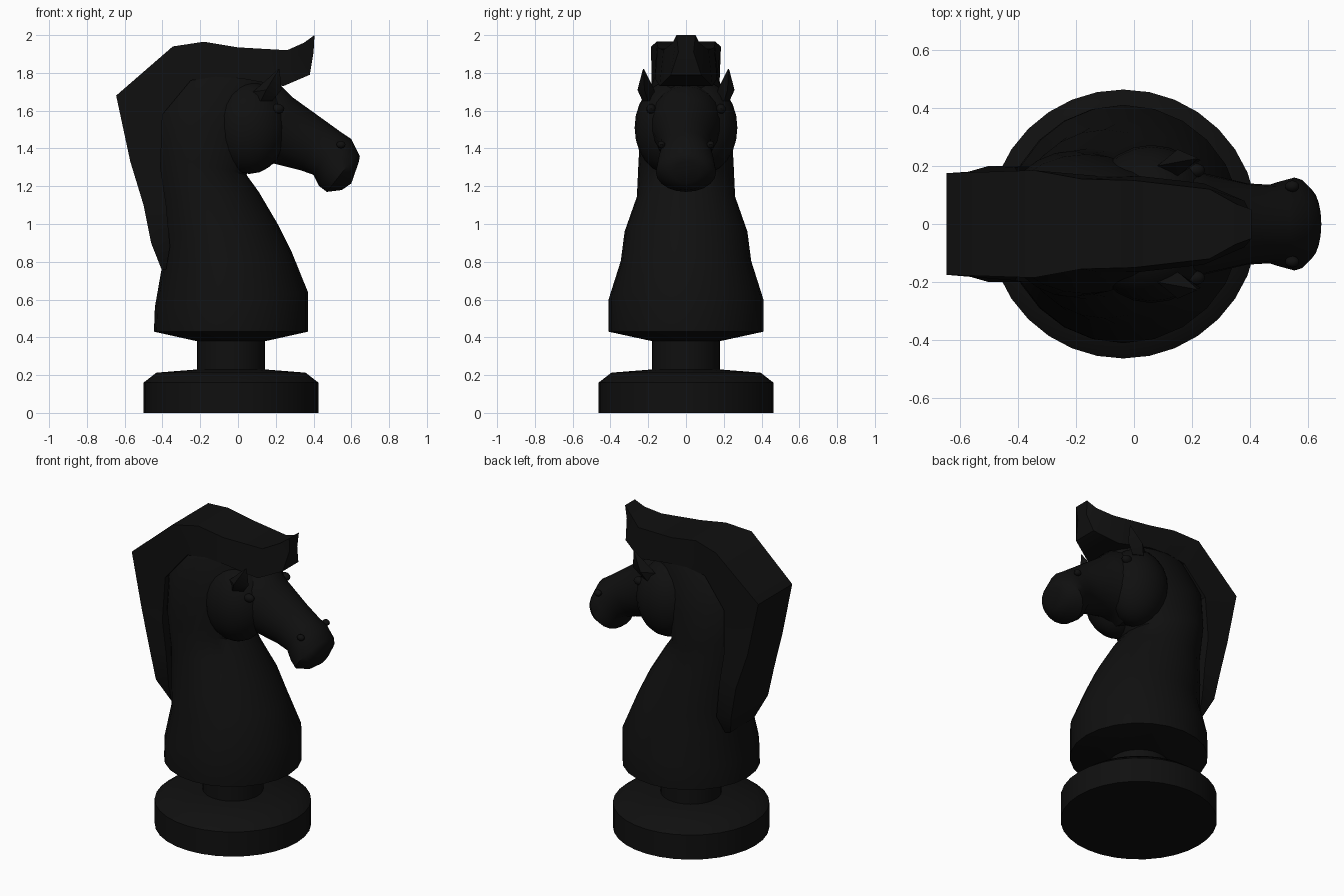
import bpy, bmesh, math
from mathutils import Vector

black = bpy.data.materials.new("black")
black.diffuse_color = (0.005, 0.005, 0.005, 1)
CX = -0.037


def finish(name, bm, angle=35):
    bmesh.ops.recalc_face_normals(bm, faces=bm.faces)
    me = bpy.data.meshes.new(name)
    bm.to_mesh(me)
    bm.free()
    ob = bpy.data.objects.new(name, me)
    bpy.context.collection.objects.link(ob)
    me.materials.append(black)
    bpy.ops.object.select_all(action='DESELECT')
    bpy.context.view_layer.objects.active = ob
    ob.select_set(True)
    bpy.ops.object.shade_smooth_by_angle(angle=math.radians(angle))
    return ob


def skin(name, rings, angle=35):
    """Join closed rings of points and cap both ends."""
    bm = bmesh.new()
    loops = [[bm.verts.new(p) for p in ring] for ring in rings]
    n = len(loops[0])
    for a, b in zip(loops, loops[1:]):
        for i in range(n):
            j = (i + 1) % n
            bm.faces.new((a[i], a[j], b[j], b[i]))
    bm.faces.new(loops[0])
    bm.faces.new(loops[-1])
    return finish(name, bm, angle)


def oval(p, q, hw, n=24):
    """Tilted oval spanning p to q in the x-z plane, half width hw in y."""
    a, b = Vector((p[0], 0, p[1])), Vector((q[0], 0, q[1]))
    mid, arm = (a + b) / 2, (b - a) / 2
    return [mid + arm * math.cos(t) + Vector((0, hw * math.sin(t), 0))
            for t in (2 * math.pi * i / n for i in range(n))]


def ball(name, loc, size, u=20, v=12):
    bm = bmesh.new()
    bmesh.ops.create_uvsphere(bm, u_segments=u, v_segments=v, radius=1)
    for w in bm.verts:
        w.co = Vector([c * s + l for c, s, l in zip(w.co, size, loc)])
    return finish(name, bm)


# Turned foot and stem
foot = [(0.463, 0), (0.463, 0.16), (0.395, 0.213), (0.18, 0.23), (0.18, 0.40)]
skin("foot", [oval((CX - r, z), (CX + r, z), r, 32) for r, z in foot])

# Bust and neck
neck = [((-0.22, 0.38), (0.145, 0.38), 0.18), ((-0.445, 0.43), (0.37, 0.43), 0.41),
        ((-0.44, 0.56), (0.37, 0.64), 0.41), ((-0.405, 0.76), (0.285, 0.85), 0.345),
        ((-0.41, 0.92), (0.21, 1.0), 0.325), ((-0.43, 1.12), (0.11, 1.17), 0.26),
        ((-0.46, 1.38), (0.045, 1.26), 0.252), ((-0.46, 1.62), (0.13, 1.42), 0.24),
        ((-0.34, 1.82), (0.19, 1.64), 0.185), ((-0.16, 1.88), (0.2, 1.78), 0.13)]
skin("neck", [oval(*r) for r in neck], 40)

# Mane strip with forelock: outer point, inner point, half widths
mane = [((-0.405, 0.76), (-0.38, 0.76), 0.12, 0.14), ((-0.46, 0.9), (-0.36, 0.88), 0.19, 0.2),
        ((-0.5, 1.1), (-0.38, 1.1), 0.2, 0.2), ((-0.57, 1.33), (-0.41, 1.3), 0.18, 0.195),
        ((-0.645, 1.68), (-0.4, 1.58), 0.175, 0.18), ((-0.345, 1.94), (-0.25, 1.76), 0.185, 0.165),
        ((-0.18, 1.965), (-0.12, 1.78), 0.155, 0.165), ((0, 1.935), (0.02, 1.77), 0.15, 0.165),
        ((0.26, 1.92), (0.24, 1.73), 0.12, 0.14), ((0.35, 1.96), (0.38, 1.79), 0.07, 0.08),
        ((0.405, 2.0), (0.4, 1.91), 0.05, 0.04)]
skin("mane", [[(o[0], -a, o[1]), (o[0], a, o[1]), (i[0], b, i[1]), (i[0], -b, i[1])]
              for o, i, a, b in mane])

# Head and muzzle
head = [((0, 1.78), (0, 1.32), 0.17), ((0.23, 1.73), (0.11, 1.28), 0.2),
        ((0.29, 1.67), (0.19, 1.32), 0.175), ((0.45, 1.555), (0.33, 1.285), 0.14),
        ((0.54, 1.49), (0.4, 1.26), 0.135), ((0.6, 1.45), (0.43, 1.2), 0.15),
        ((0.635, 1.38), (0.47, 1.17), 0.16), ((0.645, 1.36), (0.55, 1.18), 0.125),
        ((0.64, 1.33), (0.6, 1.215), 0.07)]
skin("head", [oval(*r, 20) for r in head], 40)

for side, s in (("left", 1), ("right", -1)):
    ball(side + "_cheek", (0.06, s * 0.09, 1.51), (0.2, 0.182, 0.245))
    ball(side + "_eye", (0.21, s * 0.185, 1.61), (0.035, 0.025, 0.026), 12, 8)
    ball(side + "_nostril", (0.545, s * 0.13, 1.42), (0.025, 0.02, 0.02), 10, 6)
    # Pointed ear
    rings = [[(0.07, 0.18, 1.65), (0.12, 0.23, 1.65), (0.18, 0.2, 1.65), (0.12, 0.15, 1.65)],
             [(0.08, 0.2, 1.70), (0.15, 0.257, 1.71), (0.23, 0.22, 1.71), (0.16, 0.172, 1.72)],
             [(0.214, 0.225, 1.82), (0.217, 0.228, 1.82), (0.22, 0.225, 1.82), (0.217, 0.222, 1.82)]]
    skin(side + "_ear", [[(x, s * y, z) for x, y, z in r] for r in rings])
